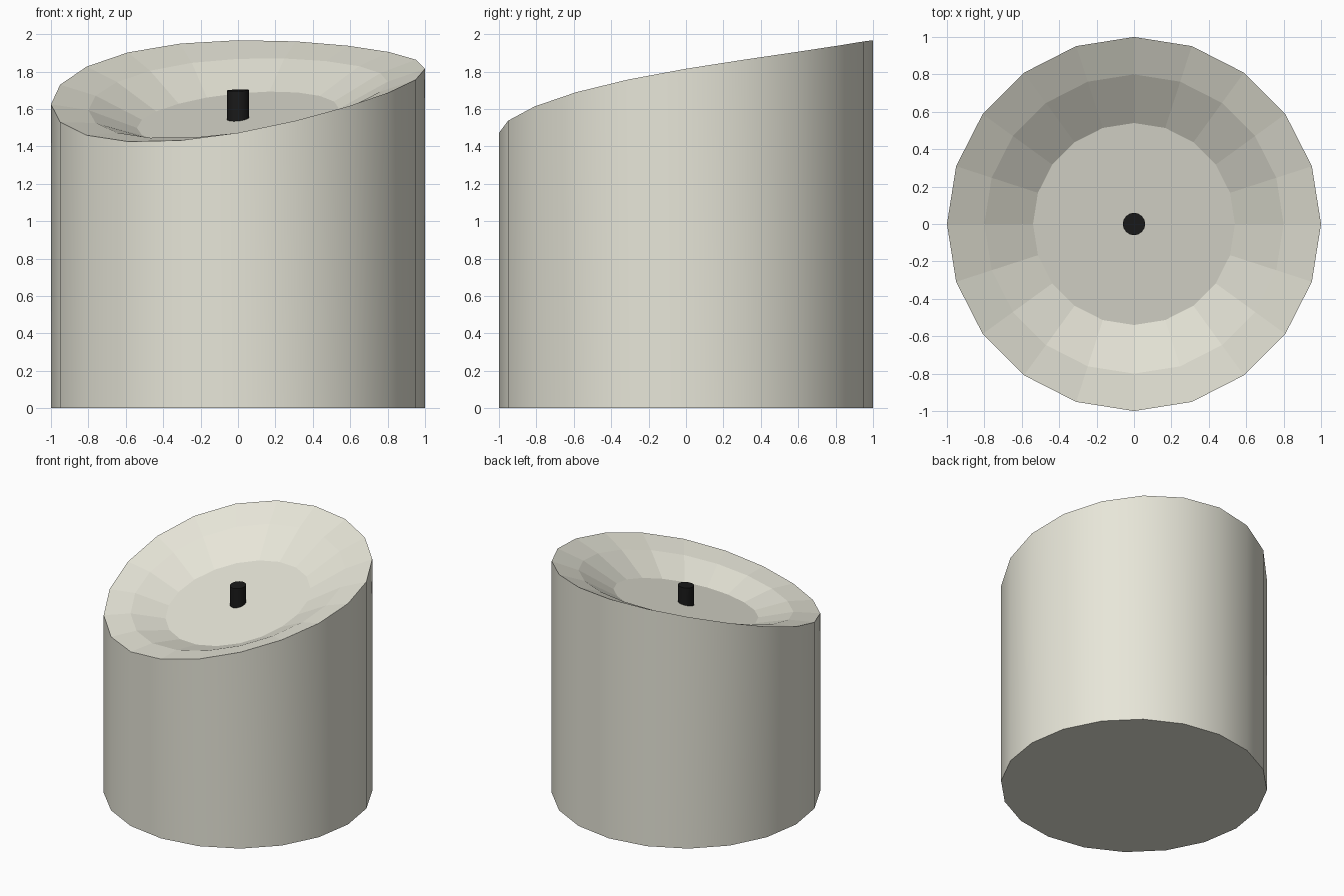
import bpy, bmesh
from math import sin, cos, pi

if "Cube" in bpy.data.objects:
    bpy.data.objects.remove(bpy.data.objects["Cube"])

SIDES = 20


def material(name, rgb):
    m = bpy.data.materials.new(name)
    m.diffuse_color = (*rgb, 1)
    m.use_nodes = True
    m.node_tree.nodes["Principled BSDF"].inputs["Base Color"].default_value = m.diffuse_color
    return m


def finish(bm, name, mat):
    bmesh.ops.recalc_face_normals(bm, faces=bm.faces)
    me = bpy.data.meshes.new(name)
    bm.to_mesh(me)
    bm.free()
    me.materials.append(mat)
    ob = bpy.data.objects.new(name, me)
    bpy.context.collection.objects.link(ob)
    return ob


def ring(bm, radius, height, tilt=1.0, warp=0.0, sides=SIDES):
    # Circle of vertices lying on a tilted, slightly warped plane
    out = []
    for i in range(sides):
        a = 2 * pi * i / sides
        x, y = radius * cos(a), radius * sin(a)
        z = height + tilt * (0.095 * x + 0.2475 * y) - warp * sin(2 * a)
        out.append(bm.verts.new((x, y, z)))
    return out


def bridge(bm, a, b, smooth=False):
    n = len(a)
    for i in range(n):
        j = (i + 1) % n
        bm.faces.new((a[i], a[j], b[j], b[i])).smooth = smooth


# Wax body: smooth wall, slanted rim and faceted melted bowl
bm = bmesh.new()
base = ring(bm, 1.0, 0.0, tilt=0)
rim = ring(bm, 1.0, 1.72, warp=0.04)
slope = ring(bm, 0.80, 1.67, warp=0.02)
floor = ring(bm, 0.54, 1.55)
bm.faces.new(base)
bridge(bm, base, rim, smooth=True)
bridge(bm, rim, slope)
bridge(bm, slope, floor)
bm.faces.new(floor)
finish(bm, "wax_body", material("wax", (0.80, 0.79, 0.69)))

# Wick: short black stub rising from the bowl floor
bm = bmesh.new()
bottom = ring(bm, 0.06, 1.54, sides=16)
top = ring(bm, 0.06, 1.70, tilt=0.3, sides=16)
bridge(bm, bottom, top, smooth=True)
bm.faces.new(bottom)
bm.faces.new(top)
finish(bm, "wick", material("wick_black", (0.01, 0.01, 0.01)))
